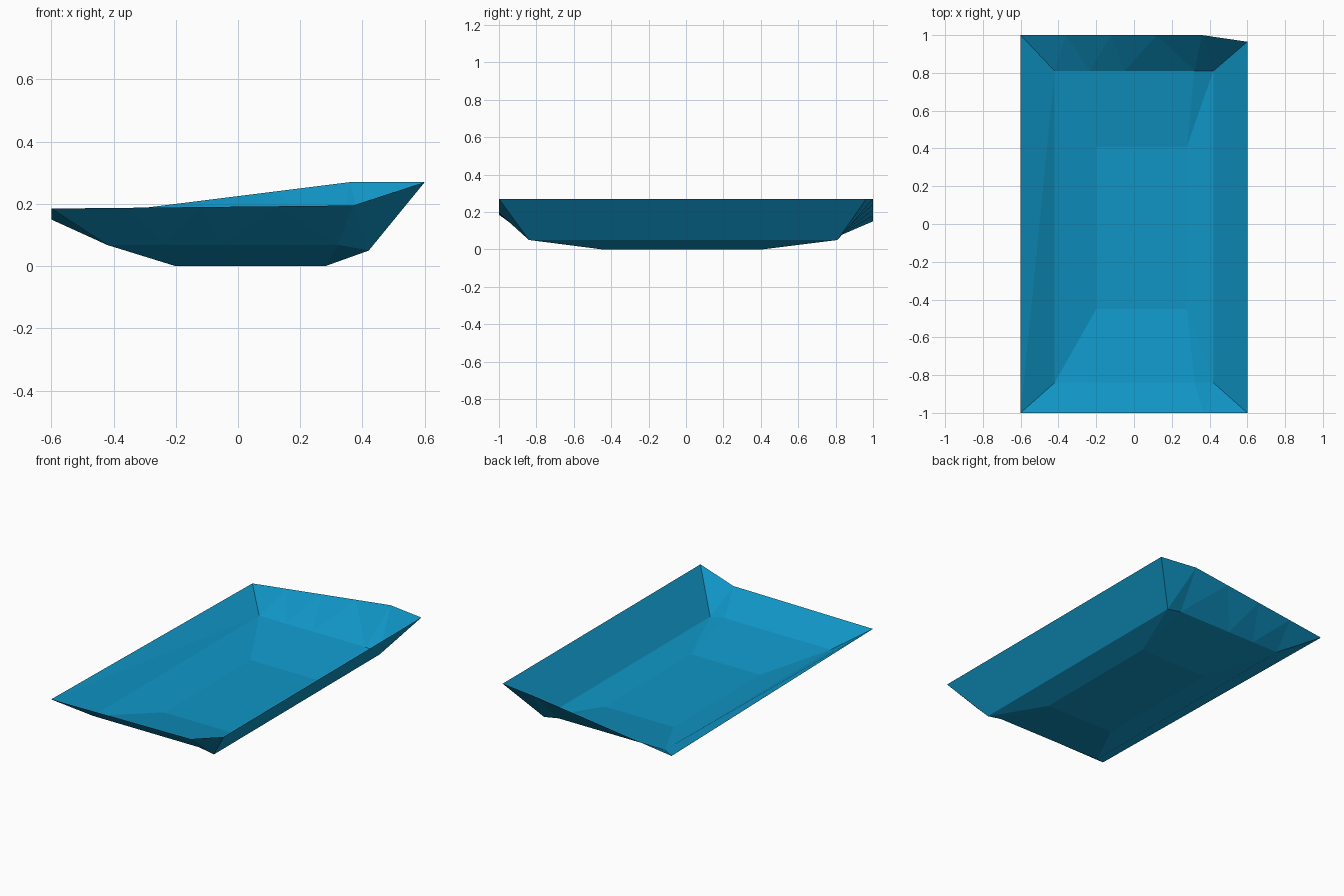
import bpy, bmesh

if "Cube" in bpy.data.objects:
    bpy.data.objects.remove(bpy.data.objects["Cube"])

blue = bpy.data.materials.new("tray blue")
blue.diffuse_color = (0.005, 0.30, 0.56, 1)
blue.use_nodes = True
blue.node_tree.nodes["Principled BSDF"].inputs["Base Color"].default_value = blue.diffuse_color

COLS = 4   # facets across the long part of each end


def end_row(left, kink, right):
    """Points along one end: even steps from left to kink, then the raised corner."""
    row = [tuple(a + (b - a) * i / COLS for a, b in zip(left, kink)) for i in range(COLS + 1)]
    return row + [right]


def ring(front, back):
    """Closed loop, counter-clockwise from above: front end, then back end."""
    return end_row(*front) + end_row(*back)[::-1]


# rim, shoulder and floor loops: (left, kink, right) for front and back ends
rings = [
    ring([(-.6, -1, .185), (.37, -1, .195), (.6, -1, .27)],
         [(-.6, 1, .15), (.36, 1, .27), (.6, .965, .27)]),
    ring([(-.42, -.84, .068), (.32, -.84, .068), (.42, -.84, .05)],
         [(-.42, .81, .068), (.32, .81, .068), (.42, .81, .05)]),
    ring([(-.2, -.45, 0), (.28, -.45, 0), (.28, -.45, 0)],
         [(-.2, .41, 0), (.28, .41, 0), (.28, .41, 0)]),
]

# single-sheet tray: bridge the loops and close the floor
bm = bmesh.new()
loops = [[bm.verts.new(p) for p in r] for r in rings]
n = len(loops[0])
for outer, inner in zip(loops, loops[1:]):
    for i in range(n):
        j = (i + 1) % n
        bm.faces.new((outer[i], outer[j], inner[j], inner[i]))
bm.faces.new(loops[-1])
bmesh.ops.remove_doubles(bm, verts=bm.verts, dist=1e-4)
bmesh.ops.triangulate(bm, faces=[f for f in bm.faces if len(f.verts) == 4])

mesh = bpy.data.meshes.new("tray")
bm.to_mesh(mesh)
bm.free()
mesh.materials.append(blue)
tray = bpy.data.objects.new("tray", mesh)
bpy.context.collection.objects.link(tray)
